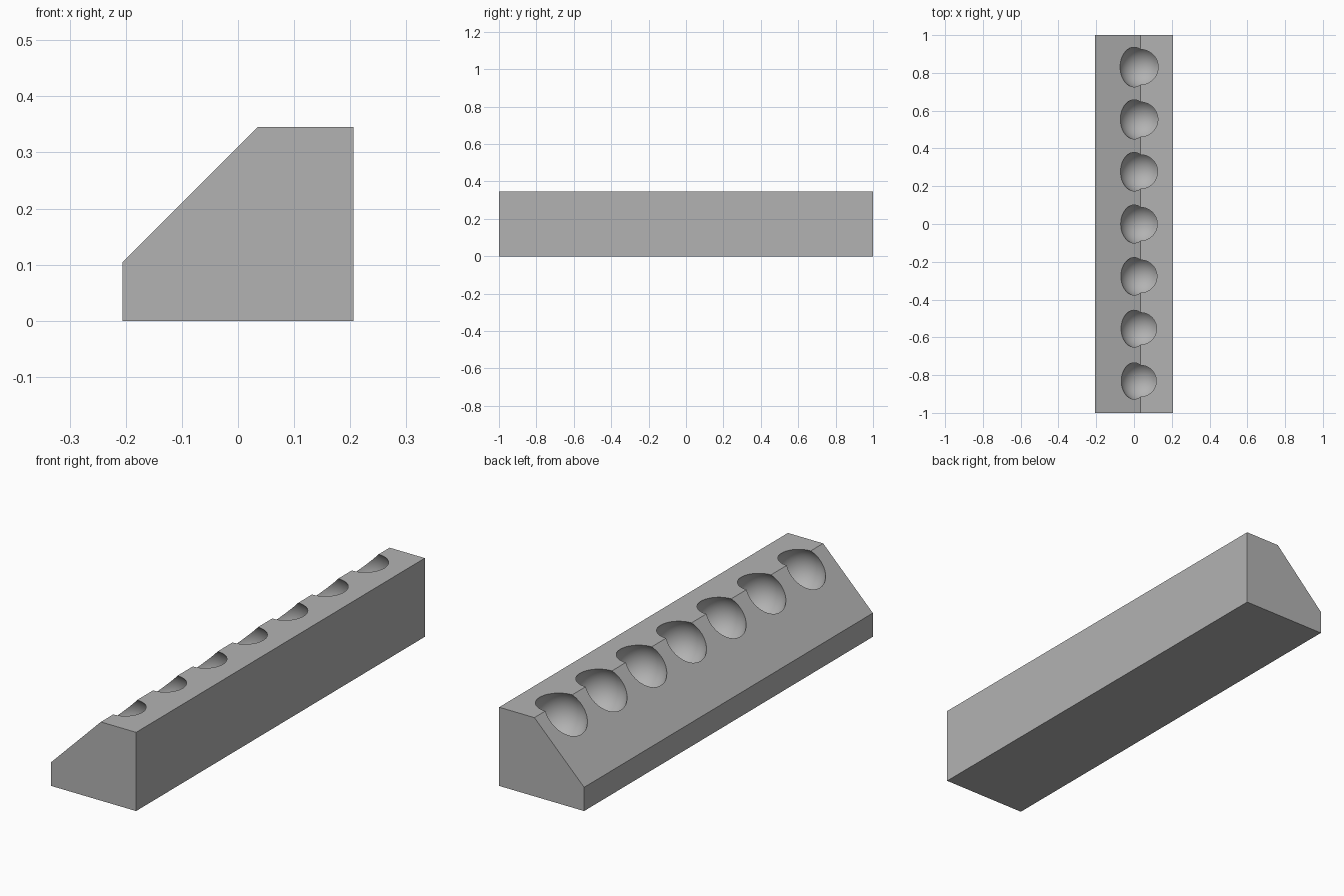
import bpy, bmesh, math

cube = bpy.data.objects.get("Cube")
if cube:
    bpy.data.objects.remove(cube, do_unlink=True)

# Single grey material
grey = bpy.data.materials.new("plain_grey")
grey.use_nodes = True
color = (0.45, 0.45, 0.45, 1)
grey.diffuse_color = color
grey.node_tree.nodes["Principled BSDF"].inputs["Base Color"].default_value = color


def add_object(name, bm):
    bmesh.ops.recalc_face_normals(bm, faces=bm.faces)
    mesh = bpy.data.meshes.new(name)
    bm.to_mesh(mesh)
    bm.free()
    mesh.materials.append(grey)
    obj = bpy.data.objects.new(name, mesh)
    bpy.context.collection.objects.link(obj)
    return obj


# Long block with one chamfered side, extruded along y
profile = [(-0.206, 0), (0.206, 0), (0.206, 0.345), (0.035, 0.345), (-0.206, 0.104)]
bm = bmesh.new()
face = bm.faces.new([bm.verts.new((x, -1, z)) for x, z in profile])
ext = bmesh.ops.extrude_face_region(bm, geom=[face])
bmesh.ops.translate(bm, vec=(0, 2, 0),
                    verts=[v for v in ext["geom"] if isinstance(v, bmesh.types.BMVert)])
block = add_object("socket_holder_block", bm)

# Row of spherical sockets, growing slightly towards the back
bm = bmesh.new()
for i in range(7):
    made = bmesh.ops.create_uvsphere(bm, u_segments=48, v_segments=24,
                                     radius=0.108 + 0.0013 * i)
    bmesh.ops.translate(bm, vec=(0.035, (i - 3) * 0.277, 0.276), verts=made["verts"])
cutter = add_object("socket_cutter", bm)
cutter.hide_render = True
cutter.hide_viewport = True

# Cut the sockets and bake the result
cut = block.modifiers.new("sockets", "BOOLEAN")
cut.operation = "DIFFERENCE"
cut.solver = "EXACT"
cut.object = cutter
bpy.ops.object.select_all(action="DESELECT")
block.select_set(True)
bpy.context.view_layer.objects.active = block
bpy.ops.object.modifier_apply(modifier=cut.name)
bpy.data.objects.remove(cutter, do_unlink=True)

# Smooth sockets, crisp block edges
bpy.ops.object.shade_smooth_by_angle(angle=math.radians(30))
